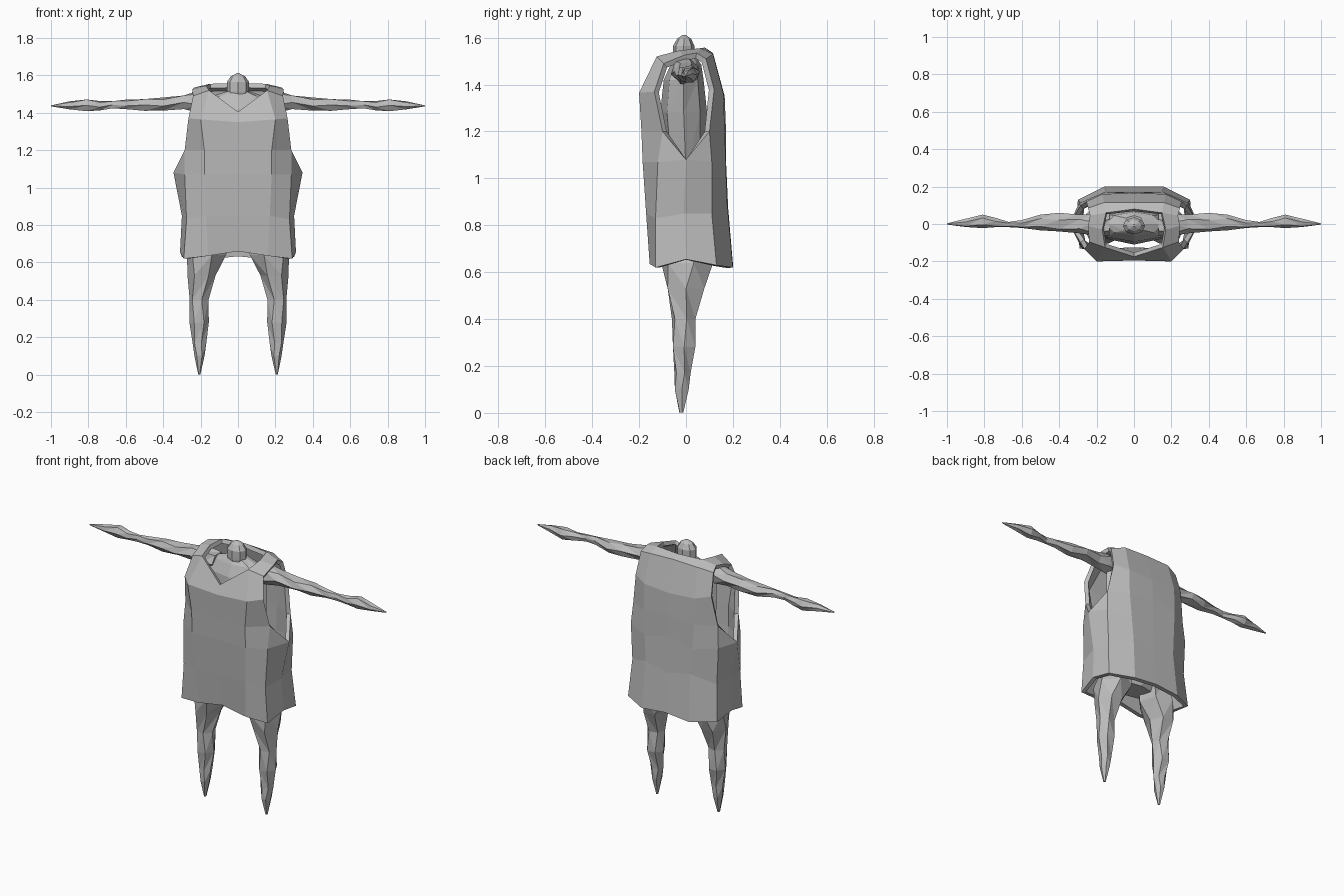
import bpy, bmesh, math
from mathutils import Vector

if "Cube" in bpy.data.objects:
    bpy.data.objects.remove(bpy.data.objects["Cube"])

grey = bpy.data.materials.new("plain grey")
grey.diffuse_color = (0.5, 0.5, 0.5, 1)
grey.use_nodes = True
grey.node_tree.nodes["Principled BSDF"].inputs["Base Color"].default_value = grey.diffuse_color


def make_object(name, bm, mirror=False, thickness=0):
    mesh = bpy.data.meshes.new(name)
    bm.to_mesh(mesh)
    bm.free()
    mesh.materials.append(grey)
    ob = bpy.data.objects.new(name, mesh)
    bpy.context.collection.objects.link(ob)
    if mirror:
        m = ob.modifiers.new("mirror", 'MIRROR')
        m.use_clip = True
        m.merge_threshold = 0.002
    if thickness:
        s = ob.modifiers.new("thickness", 'SOLIDIFY')
        s.thickness = thickness
        s.offset = -1
    return ob


def loft(name, rings, axis, sides=6, mirror=False, twist=0.0):
    """Closed faceted tube; each ring is (x, y, z, radius_a, radius_b)."""
    bm = bmesh.new()
    loops = []
    for i, (x, y, z, ra, rb) in enumerate(rings):
        loop = []
        for k in range(sides):
            a = 2 * math.pi * k / sides + twist * (i % 2)
            p, q = ra * math.cos(a), rb * math.sin(a)
            off = Vector((p, q, 0)) if axis == 'Z' else Vector((0, p, q))
            loop.append(bm.verts.new(Vector((x, y, z)) + off))
        loops.append(loop)
    for a, b in zip(loops, loops[1:]):
        for k in range(sides):
            n = (k + 1) % sides
            bm.faces.new((a[k], a[n], b[n]))
            bm.faces.new((a[k], b[n], b[k]))
    bm.faces.new(loops[0])
    bm.faces.new(loops[-1])
    bmesh.ops.recalc_face_normals(bm, faces=bm.faces)
    return make_object(name, bm, mirror)


# Sleeveless tunic, right half: rows run from front centre round to back centre
lower = [
    [(0, -.15, .66), (.16, -.155, .635), (.29, -.13, .62), (.31, 0, .655),
     (.30, .13, .63), (.16, .20, .62), (0, .20, .635)],
    [(0, -.17, .85), (.17, -.17, .85), (.275, -.13, .83), (.30, -.01, .85),
     (.285, .11, .85), (.15, .175, .90), (0, .18, .87)],
    [(0, -.185, 1.07), (.18, -.185, 1.07), (.285, -.12, 1.07), (.345, 0, 1.08),
     (.295, .11, 1.07), (.16, .17, 1.05), (0, .17, 1.09)],
]
upper = [
    [(0, -.19, 1.20), (.18, -.19, 1.2), (.285, -.10, 1.2),
     (.285, .10, 1.2), (.17, .165, 1.2), (0, .17, 1.22)],
    [(0, -.195, 1.35), (.20, -.20, 1.365), (.265, -.135, 1.37),
     (.255, .12, 1.38), (.17, .16, 1.36), (0, .165, 1.35)],
    [(0, -.175, 1.405), (.155, -.125, 1.52), (.24, -.095, 1.49),
     (.245, .085, 1.51), (.16, .115, 1.53), (0, .115, 1.535)],
]
bm = bmesh.new()
low = [[bm.verts.new(p) for p in row] for row in lower]
top = [[bm.verts.new(p) for p in row] for row in upper]


def strip(a, b):
    for k in range(len(a) - 1):
        bm.faces.new((a[k], a[k + 1], b[k + 1], b[k]))


for a, b in zip(low, low[1:]):
    strip(a, b)
# Front and back panels beside the open armhole
join = low[2]
for a, b in zip([join[:3]] + [r[:3] for r in top], [r[:3] for r in top]):
    strip(a, b)
for a, b in zip([join[4:]] + [r[3:] for r in top], [r[3:] for r in top]):
    strip(a, b)
bm.faces.new((join[2], join[3], top[0][2]))
bm.faces.new((join[3], join[4], top[0][3]))
# Shoulder strap and raised back collar
ridge = [bm.verts.new(p) for p in ((.17, -.03, 1.545), (.245, -.01, 1.525))]
collar = [bm.verts.new(p) for p in ((.235, .045, 1.535), (.15, .06, 1.555), (0, .08, 1.558))]
strip(top[2][1:3], ridge)
bm.faces.new((ridge[0], ridge[1], collar[0], collar[1]))
bm.faces.new((collar[1], collar[0], top[2][3], top[2][4]))
bm.faces.new((collar[2], collar[1], top[2][4], top[2][5]))
make_object("tunic", bm, mirror=True, thickness=0.025)

# Body under the tunic
loft("torso", [
    (0, 0, .68, .15, .07), (0, 0, .78, .23, .105), (0, 0, 1.02, .19, .085),
    (0, -.01, 1.28, .20, .10), (0, -.01, 1.42, .20, .085),
    (0, 0, 1.485, .15, .065), (0, 0, 1.515, .06, .045)], 'Z', sides=8)

# Small rounded neck stump
loft("neck", [
    (0, -.01, 1.47, .045, .04), (0, -.01, 1.515, .06, .046),
    (0, -.01, 1.565, .06, .046), (0, -.008, 1.595, .038, .03),
    (0, -.008, 1.612, .006, .006)], 'Z', sides=8)

# Legs tapering to points
loft("leg", [
    (.13, 0, .80, .09, .09), (.168, .005, .64, .108, .115),
    (.195, 0, .53, .075, .09), (.208, -.01, .40, .052, .052),
    (.208, -.008, .28, .052, .055), (.206, -.015, .17, .038, .036),
    (.206, -.018, .10, .027, .034), (.207, -.02, .002, .006, .009)],
    'Z', mirror=True, twist=.25)

# Outstretched arms tapering to points
loft("arm", [
    (.13, -.005, 1.45, .06, .05), (.21, -.005, 1.46, .06, .06),
    (.29, 0, 1.456, .05, .042), (.40, .01, 1.447, .052, .036),
    (.50, .008, 1.442, .042, .036), (.60, 0, 1.445, .022, .026),
    (.67, -.003, 1.443, .014, .022), (.74, .008, 1.438, .026, .026),
    (.81, .014, 1.44, .036, .036), (.90, .006, 1.44, .023, .022),
    (1.0, 0, 1.437, .003, .003)], 'X', mirror=True, twist=.3)
